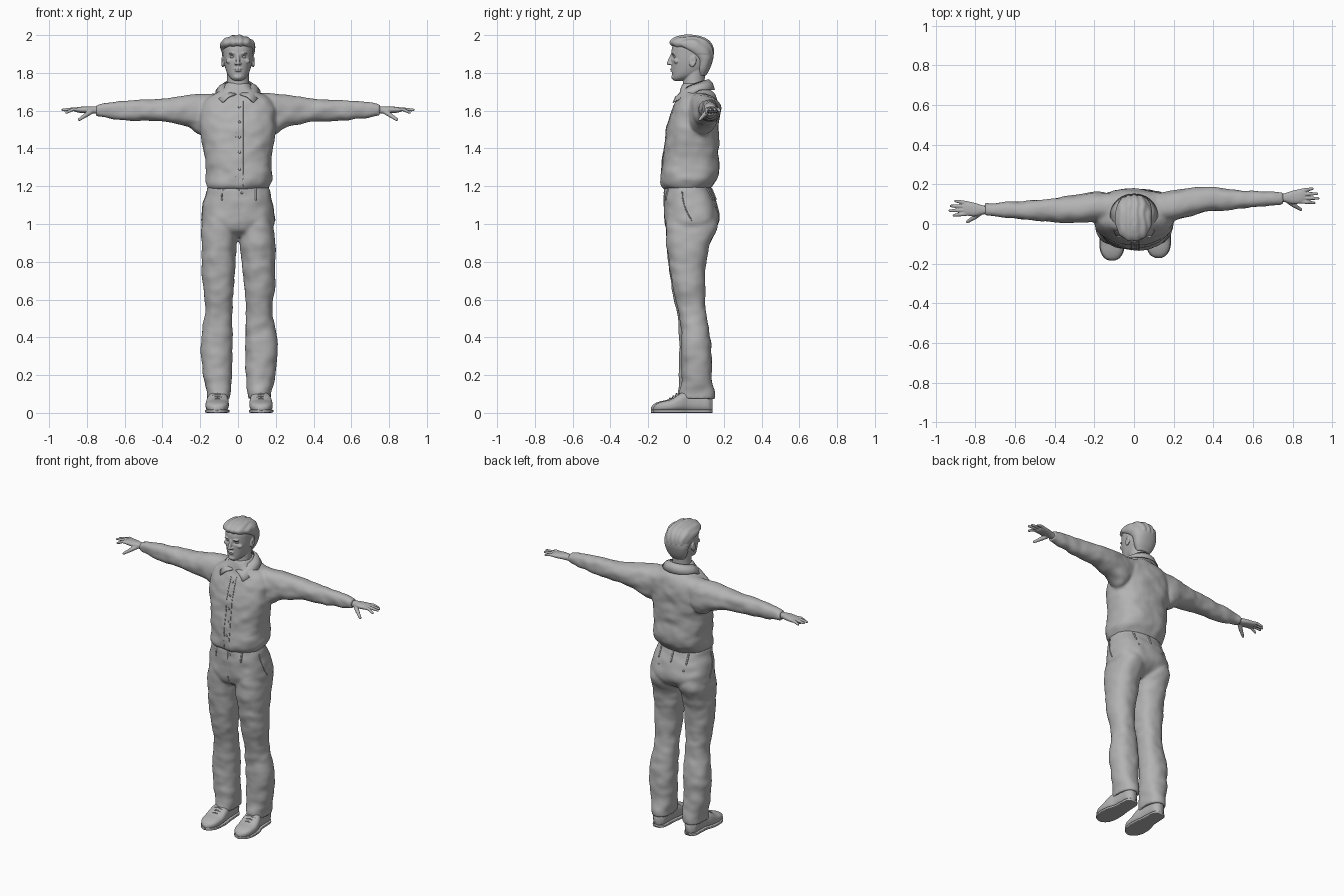
import bpy, bmesh, math
from mathutils import Vector, Matrix, noise
from mathutils.bvhtree import BVHTree

if "Cube" in bpy.data.objects:
    bpy.data.objects.remove(bpy.data.objects["Cube"])

GREY = bpy.data.materials.new("plain_grey")
GREY.diffuse_color = (0.45, 0.45, 0.45, 1)
GREY.use_nodes = True
GREY.node_tree.nodes["Principled BSDF"].inputs["Base Color"].default_value = GREY.diffuse_color


def add(name, bm):
    bmesh.ops.recalc_face_normals(bm, faces=bm.faces[:])
    me = bpy.data.meshes.new(name)
    bm.to_mesh(me)
    bm.free()
    ob = bpy.data.objects.new(name, me)
    bpy.context.collection.objects.link(ob)
    me.materials.append(GREY)
    for p in me.polygons:
        p.use_smooth = True
    return ob


def skin_rings(bm, rings):
    vs = [[bm.verts.new(p) for p in r] for r in rings]
    n = len(vs[0])
    for a, b in zip(vs, vs[1:]):
        for i in range(n):
            bm.faces.new((a[i], a[(i + 1) % n], b[(i + 1) % n], b[i]))
    bm.faces.new(vs[0])
    bm.faces.new(vs[-1])


def loft(bm, axis, rows, power=2.3, n=40, steps=5):
    """Rows are (position, a0, a1, b0, b1): boxes filled by superellipses."""
    rings = []
    for k in range(len(rows) - 1):
        q = [rows[max(0, min(len(rows) - 1, k + d))] for d in (-1, 0, 1, 2)]
        h = q[2][0] - q[1][0]
        for s in range(steps + (k == len(rows) - 2)):
            u = s / steps
            r = [q[1][0] + h * u]
            for c in range(1, 5):
                m1 = (q[2][c] - q[0][c]) / (q[2][0] - q[0][0]) * h
                m2 = (q[3][c] - q[1][c]) / (q[3][0] - q[1][0]) * h
                r.append((2*u**3 - 3*u**2 + 1) * q[1][c] + (u**3 - 2*u**2 + u) * m1
                         + (3*u**2 - 2*u**3) * q[2][c] + (u**3 - u**2) * m2)
            ring = []
            for i in range(n):
                t = 2 * math.pi * i / n
                ca, sa = math.cos(t), math.sin(t)
                a = (r[1] + r[2]) / 2 + (r[2] - r[1]) / 2 * math.copysign(abs(ca) ** (2 / power), ca)
                b = (r[3] + r[4]) / 2 + (r[4] - r[3]) / 2 * math.copysign(abs(sa) ** (2 / power), sa)
                ring.append({'x': (r[0], a, b), 'y': (a, r[0], b), 'z': (a, b, r[0])}[axis])
            rings.append(ring)
    skin_rings(bm, rings)


def tube(bm, pts, radii, n=12):
    """Round-ended tube through points."""
    pts = [Vector(p) for p in pts]
    d0, d1 = (pts[0] - pts[1]).normalized(), (pts[-1] - pts[-2]).normalized()
    r0, r1 = radii[0], radii[-1]
    cap = [(1, .1), (.8, .6), (.45, .89)]
    ps = [pts[0] + d0 * r0 * a for a, _ in cap] + pts + [pts[-1] + d1 * r1 * a for a, _ in cap[::-1]]
    rs = [r0 * b for _, b in cap] + list(radii) + [r1 * b for _, b in cap[::-1]]
    rings = []
    for i, (p, r) in enumerate(zip(ps, rs)):
        q = (ps[min(i + 1, len(ps) - 1)] - ps[max(i - 1, 0)]).to_track_quat('Z', 'Y')
        rings.append([p + q @ Vector((r * math.cos(2*math.pi*j/n), r * math.sin(2*math.pi*j/n), 0)) for j in range(n)])
    skin_rings(bm, rings)


def ball(bm, c, s, rot=0):
    m = Matrix.Translation(c) @ Matrix.Rotation(rot, 4, 'X') @ Matrix.Diagonal((*s, 1))
    bmesh.ops.create_uvsphere(bm, u_segments=20, v_segments=12, radius=1, matrix=m)


def fuse(ob, voxel, smooth, push=None):
    """Merge overlapping volumes into one skin, then sculpt along normals."""
    m = ob.modifiers.new("merge", 'REMESH')
    m.mode, m.voxel_size, m.use_smooth_shade = 'VOXEL', voxel, True
    s = ob.modifiers.new("relax", 'SMOOTH')
    s.factor, s.iterations = 0.5, smooth
    me = bpy.data.meshes.new_from_object(ob.evaluated_get(bpy.context.evaluated_depsgraph_get()))
    ob.modifiers.clear()
    ob.data = me
    if not me.materials:
        me.materials.append(GREY)
    if push:
        moves = [push(v.co, v.normal) for v in me.vertices]
        for v, d in zip(me.vertices, moves):
            v.co += d
    for p in me.polygons:
        p.use_smooth = True
    return BVHTree.FromPolygons([v.co for v in me.vertices], [p.vertices[:] for p in me.polygons])


def folds(amp):
    def f(co, no):
        a = noise.noise(Vector((co.x * 9, co.y * 9, co.z * 13)))
        b = noise.noise(Vector((co.x * 16 + co.z * 10, co.y * 14, co.z * 20 - co.x * 8)))
        return no * amp * (a + 0.6 * b)
    return f


def mirror_rows(rows, dx, dy):
    out = []
    for z, x0, x1, y0, y1 in rows:
        k = max(0, min(1, (0.95 - z) / 0.35))
        out.append((z, -x1 + dx * k, -x0 + dx * k, y0 + dy * k, y1 + dy * k))
    return out


# Shirt: torso and both sleeves
bm = bmesh.new()
loft(bm, 'z', [(1.185, -.155, .155, -.115, .125), (1.205, -.166, .17, -.13, .142), (1.25, -.172, .186, -.133, .174),
               (1.32, -.172, .178, -.126, .178), (1.40, -.186, .186, -.116, .17), (1.50, -.2, .2, -.102, .174),
               (1.58, -.205, .205, -.082, .178), (1.64, -.19, .19, -.06, .17), (1.68, -.15, .15, -.042, .152),
               (1.71, -.09, .09, -.03, .13), (1.745, -.064, .064, -.016, .112)], 2.4)
SLEEVE = [(.10, .0, .15, 1.54, 1.695), (.18, .01, .165, 1.47, 1.692), (.26, .03, .175, 1.51, 1.682),
          (.36, .058, .187, 1.535, 1.668), (.45, .07, .18, 1.543, 1.66), (.55, .08, .172, 1.549, 1.655),
          (.65, .088, .166, 1.555, 1.645), (.715, .095, .163, 1.567, 1.637), (.75, .098, .162, 1.573, 1.632)]


def arm_shift(x):
    return -0.056 * max(0, min(1, (x - .18) / .2))


loft(bm, 'x', SLEEVE)
loft(bm, 'x', [(-x, a + arm_shift(x), b + arm_shift(x), c, d) for x, a, b, c, d in SLEEVE])
shirt_surf = fuse(add("shirt", bm), 0.0075, 5, folds(.007))

# Trousers: hips and two legs
bm = bmesh.new()
loft(bm, 'z', [(.93, -.1, .1, -.05, .08), (.96, -.17, .17, -.095, .14), (1.0, -.194, .196, -.112, .172),
               (1.05, -.194, .195, -.116, .178), (1.10, -.185, .186, -.116, .165), (1.17, -.168, .168, -.115, .138),
               (1.2, -.162, .162, -.112, .13)], 2.4)
LEG = [(.075, -.165, -.042, -.045, .14), (.11, -.167, -.038, -.046, .14), (.16, -.176, -.034, -.036, .13),
       (.25, -.192, -.032, -.036, .125), (.36, -.2, -.03, -.036, .12), (.45, -.187, -.028, -.04, .108),
       (.54, -.171, -.03, -.053, .094), (.60, -.179, -.028, -.066, .09), (.70, -.187, -.021, -.082, .092),
       (.80, -.193, -.014, -.095, .102), (.90, -.195, -.006, -.104, .128), (.98, -.192, -.004, -.108, .165),
       (1.06, -.18, -.02, -.09, .15)]
loft(bm, 'z', LEG, 2.3)
loft(bm, 'z', mirror_rows(LEG, .01, .012), 2.3)
trouser_surf = fuse(add("trousers", bm), 0.0075, 5, folds(.006))

# Head, neck and facial features
bm = bmesh.new()
loft(bm, 'z', [(1.66, -.06, .06, -.015, .105), (1.72, -.058, .058, -.018, .1), (1.78, -.058, .058, -.012, .1),
               (1.84, -.06, .06, .0, .11)], 2)
loft(bm, 'z', [(1.757, -.018, .018, -.062, -.03), (1.77, -.038, .038, -.071, .02), (1.79, -.054, .054, -.073, .07),
               (1.82, -.066, .066, -.075, .11), (1.86, -.075, .075, -.077, .13), (1.90, -.079, .079, -.077, .138),
               (1.94, -.079, .079, -.072, .134), (1.97, -.066, .066, -.05, .11), (1.99, -.03, .03, -.01, .06)], 2.2)
tube(bm, [(0, -.074, 1.895), (0, -.083, 1.872), (0, -.092, 1.85)], [.008, .0095, .0105])
for s in (-1, 1):
    ball(bm, (s * .011, -.08, 1.848), (.008, .011, .007))
    ball(bm, (s * .03, -.068, 1.903), (.02, .012, .006))
    ball(bm, (s * .045, -.05, 1.862), (.02, .016, .014))
    ball(bm, (s * .081, .036, 1.86), (.009, .018, .031), -.2)
ball(bm, (0, -.075, 1.820), (.022, .009, .005))
ball(bm, (0, -.074, 1.811), (.018, .009, .005))
ball(bm, (0, -.066, 1.778), (.022, .012, .014))


def face(co, no):
    d = Vector()
    if co.y < 0:
        eye = math.exp(-((abs(co.x) - .031) / .014) ** 2 - ((co.z - 1.884) / .010) ** 2)
        mouth = math.exp(-(co.x / .024) ** 2 - ((co.z - 1.8155) / .002) ** 2)
        d.y = .011 * eye + .003 * mouth
    ear = math.exp(-((co.y - .034) / .009) ** 2 - ((co.z - 1.864) / .015) ** 2) if abs(co.x) > .08 else 0
    d.x = -math.copysign(.006 * ear, co.x)
    return d


fuse(add("head", bm), 0.0035, 3, face)
bm = bmesh.new()
for s in (-1, 1):
    ball(bm, (s * .031, -.055, 1.884), (.013, .011, .0075))
add("eyes", bm)

# Hair cap
bm = bmesh.new()
loft(bm, 'z', [(1.785, -.045, .045, .06, .106), (1.82, -.066, .066, .055, .126), (1.87, -.08, .08, .05, .143),
               (1.90, -.086, .085, .01, .147), (1.925, -.094, .089, -.035, .146), (1.945, -.097, .09, -.076, .14),
               (1.965, -.09, .084, -.086, .127), (1.985, -.066, .06, -.066, .1), (1.996, -.036, .03, -.035, .062),
               (2.001, -.012, .01, -.01, .035)], 2.2)
fuse(add("hair", bm), 0.004, 3,
     lambda co, no: no * .002 * math.sin(co.x * 160 + 3 * noise.noise(co * 12)) * (co.z > 1.9))

# Hands
PALM = [(.725, .113, .15, 1.583, 1.620), (.76, .11, .155, 1.584, 1.622), (.80, .101, .168, 1.587, 1.622),
        (.84, .104, .176, 1.589, 1.620), (.862, .11, .174, 1.594, 1.616)]
FINGERS = [(.114, .106, .908, 1.590), (.132, .129, .928, 1.604), (.150, .153, .922, 1.603), (.167, .178, .899, 1.598)]
for s, dy, name in ((1, 0, "left_hand"), (-1, -.062, "right_hand")):
    bm = bmesh.new()
    loft(bm, 'x', [(s * x, a + dy, b + dy, c, d) for x, a, b, c, d in PALM])
    for y0, y1, tip, z in FINGERS:
        tube(bm, [(s * .84, y0 + dy, 1.605), (s * (.84 + tip) / 2, (y0 + y1) / 2 + dy, 1.607), (s * tip, y1 + dy, z)],
             [.0105, .0095, .007])
    tube(bm, [(s * .77, .122 + dy, 1.6), (s * .805, .095 + dy, 1.577), (s * .84, .073 + dy, 1.553)], [.014, .012, .008])
    fuse(add(name, bm), 0.003, 3)

# Shoes with soles and laces
SHOE = [(-.185, -.122, -.100, .012, .03), (-.172, -.146, -.076, .008, .046), (-.14, -.166, -.056, .006, .06),
        (-.09, -.172, -.049, .005, .073), (-.04, -.166, -.05, .005, .105), (.0, -.152, -.056, .005, .12),
        (.06, -.148, -.06, .004, .12), (.105, -.144, -.065, .004, .1), (.128, -.125, -.085, .006, .08)]
for s, dx, dy, name in ((-1, 0, 0, "right"), (1, .012, .013, "left")):
    def place(r, grow=0, top=None):
        x0, x1 = sorted((-s * r[1], -s * r[2]))
        return (r[0] + dy, x0 + dx - grow, x1 + dx + grow, 0 if top else r[3], top or r[4])
    bm = bmesh.new()
    loft(bm, 'y', [place(r) for r in SHOE], 2.6)
    add(name + "_shoe", bm)
    bm = bmesh.new()
    loft(bm, 'y', [place(r, .003, .018) for r in SHOE], 6)
    add(name + "_sole", bm)
    bm = bmesh.new()
    for y, z in ((-.085, .075), (-.068, .086), (-.051, .098)):
        c = s * .109 + dx
        tube(bm, [(c - .034, y + dy, z - .008), (c, y + dy, z + .003), (c + .034, y + dy, z - .008)], [.004] * 3, 8)
    add(name + "_laces", bm)

# Folded collar
bm = bmesh.new()
for s in (-1, 1):
    rows = []
    for i in range(21):
        t = i / 20
        a, b = .12 + t * (math.pi - .12), .75 + t * (math.pi - .75)
        top = Vector((s * .07 * math.sin(a), .042 - .078 * math.cos(a), 1.68 + .085 * math.sin(a / 2)))
        low = Vector((s * .118 * math.sin(b), .045 - (.155 if b < math.pi / 2 else .105) * math.cos(b),
                      1.643 + .067 * min(1, t * 2.2)))
        mid = (top + low) / 2 + Vector((s * .004 * math.sin(b), -.004 * math.cos(b), .008))
        rows.append([bm.verts.new(p) for p in (top, mid, low)])
    for p, q in zip(rows, rows[1:]):
        for j in range(2):
            bm.faces.new((p[j], p[j + 1], q[j + 1], q[j]))
bmesh.ops.remove_doubles(bm, verts=bm.verts[:], dist=.0005)
collar = add("collar", bm)
sol = collar.modifiers.new("thickness", 'SOLIDIFY')
sol.thickness, sol.offset = .006, 0


def front(surf, x, z, side=-1):
    hit = surf.ray_cast(Vector((x, side, z)), Vector((0, -side, 0)))[0]
    return hit if hit else Vector((x, side * .1, z))


# Button placket edges and buttons
bm = bmesh.new()
for x in (-.012, .026):
    tube(bm, [front(shirt_surf, x, 1.2 + i * .0225) for i in range(21)], [.0025] * 21, 8)
add("placket_seams", bm)
bm = bmesh.new()
for z in (1.29, 1.38, 1.46, 1.54, 1.62):
    ball(bm, front(shirt_surf, .008, z), (.007, .004, .007))
add("shirt_buttons", bm)

# Belt loops, pocket seams, back pocket buttons and fly
bm = bmesh.new()
for x, side in ((-.085, -1), (.095, -1), (-.1, 1), (0, 1), (.1, 1)):
    tube(bm, [front(trouser_surf, x, z, side) for z in (1.13, 1.15, 1.17, 1.185)], [.0055] * 4, 8)
add("belt_loops", bm)
bm = bmesh.new()
for s in (-1, 1):
    pts = []
    for i in range(9):
        u = i / 8
        hit = trouser_surf.ray_cast(Vector((s, -.02 + .05 * u * u, 1.17 - .15 * u)), Vector((-s, 0, 0)))[0]
        pts.append(hit)
    tube(bm, pts, [.003] * 9, 8)
    ball(bm, front(trouser_surf, s * .09, 1.09, 1), (.006, .004, .006))
tube(bm, [front(trouser_surf, .006, .98 + i * .025) for i in range(9)], [.002] * 9, 8)
ball(bm, front(trouser_surf, .02, 1.165), (.006, .004, .006))
add("trouser_seams", bm)
